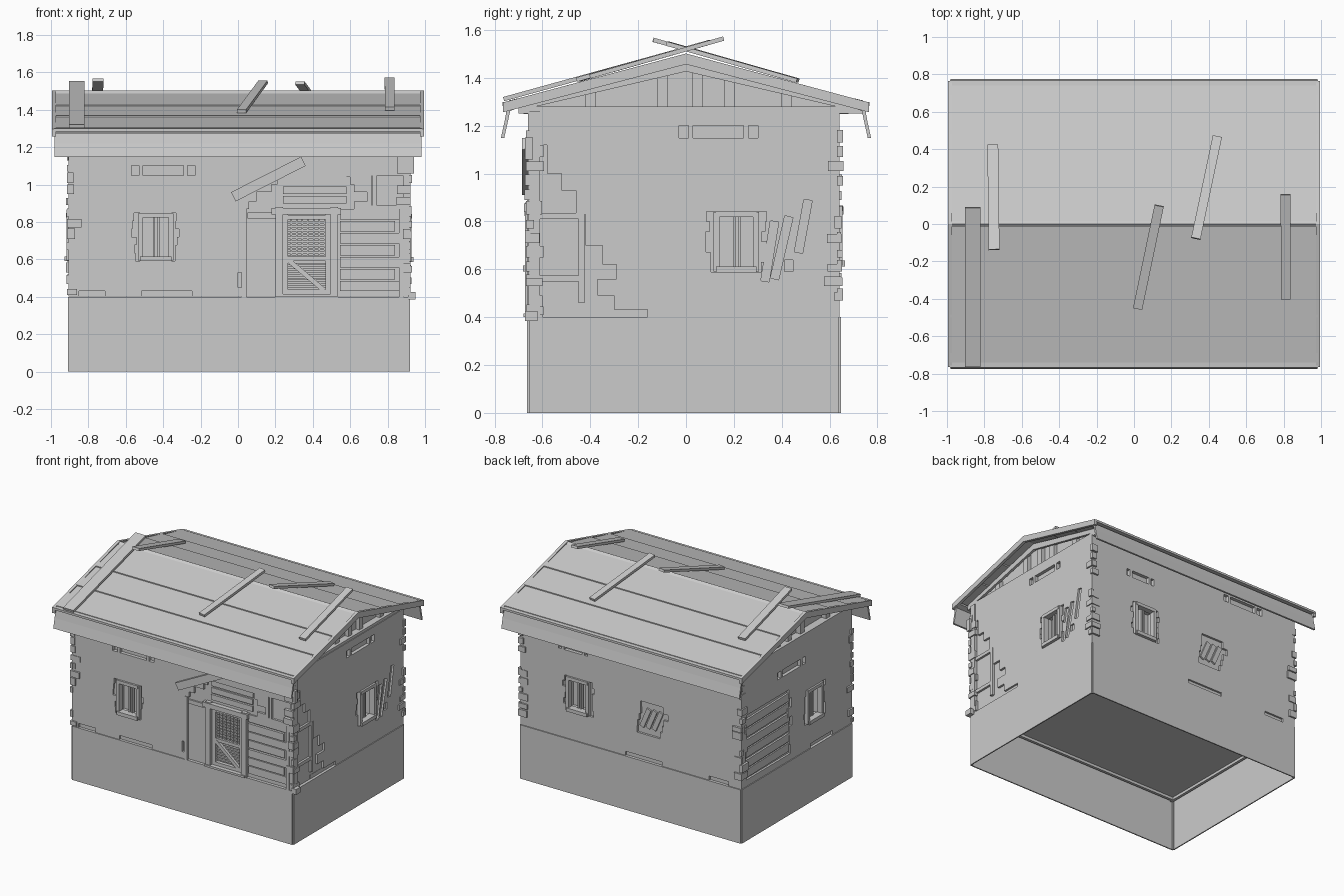
import bpy, bmesh, math, random
from mathutils import Vector

random.seed(4)
if "Cube" in bpy.data.objects:
    bpy.data.objects.remove(bpy.data.objects["Cube"])

GREY = (0.6, 0.6, 0.6, 1)
mat = bpy.data.materials.new("weathered grey")
mat.use_nodes = True
mat.diffuse_color = GREY
mat.node_tree.nodes["Principled BSDF"].inputs["Base Color"].default_value = GREY

X0, X1, Y0, Y1, FLOOR, TOP = -0.905, 0.915, -0.66, 0.642, 0.4, 1.26
# Each wall maps (along, height, outward depth) to world space
WALLS = {
    "front": lambda u, z, d: Vector((u, Y0 - d, z)),
    "back": lambda u, z, d: Vector((u, Y1 + d, z)),
    "right": lambda u, z, d: Vector((X1 + d, u, z)),
    "left": lambda u, z, d: Vector((X0 - d, u, z)),
    "cross": lambda u, z, d: Vector((d, u, z)),
}


def prism(side, pts, d0, d1):
    """Outline on a wall, extruded from depth d0 to d1."""
    f = WALLS[side]
    return [f(u, z, d0) for u, z in pts], [f(u, z, d1) for u, z in pts]


def rect(side, u0, u1, z0, z1, d0, d1):
    return prism(side, [(u0, z0), (u1, z0), (u1, z1), (u0, z1)], d0, d1)


def plank(side, a, b, w, d0, d1):
    """Slanted board between two points of a wall."""
    a, b = Vector(a), Vector(b)
    t = (b - a).normalized() * w / 2
    n = Vector((-t.y, t.x))
    return prism(side, [a - n, b - n, b + n, a + n], d0, d1)


def build(name, solids):
    bm = bmesh.new()
    for low, high in solids:
        a = [bm.verts.new(p) for p in low]
        b = [bm.verts.new(p) for p in high]
        bm.faces.new(a[::-1])
        bm.faces.new(b)
        for i in range(len(a)):
            j = (i + 1) % len(a)
            bm.faces.new((a[i], a[j], b[j], b[i]))
    bmesh.ops.recalc_face_normals(bm, faces=bm.faces)
    mesh = bpy.data.meshes.new(name)
    bm.to_mesh(mesh)
    bm.free()
    mesh.materials.append(mat)
    obj = bpy.data.objects.new(name, mesh)
    bpy.context.collection.objects.link(obj)
    return obj


cutters = []


def steps(side, rows, top, depth=0.016):
    """Stepped hole in the plaster; rows are (bottom, start, end)."""
    right, left = [], []
    for i, (z, a, b) in enumerate(rows):
        z2 = rows[i + 1][0] if i + 1 < len(rows) else top
        right += [(b, z), (b, z2)]
        left += [(a, z), (a, z2)]
    cutters.append(prism(side, right + left[::-1], -depth, 0.03))


def ragged(side, u0, u1, z0, z1, n, jit):
    h = (z1 - z0) / n
    steps(side, [(z0 + i * h, u0 - random.uniform(0.003, jit),
                  u1 + random.uniform(0.003, jit)) for i in range(n)], z1)


# Foundation: hollow, open below
base = build("foundation", [([Vector((x, y, 0)) for x, y in c], [Vector((x, y, FLOOR)) for x, y in c])
             for c in [[(-0.91, -0.665), (0.92, -0.665), (0.92, 0.648), (-0.91, 0.648)]]])
bm = bmesh.new()
bm.from_mesh(base.data)
bmesh.ops.delete(bm, geom=[f for f in bm.faces if f.normal.z < -0.9], context="FACES")
bmesh.ops.bevel(bm, geom=[e for e in bm.edges if abs(e.verts[0].co.z - e.verts[1].co.z) > 0.1],
                offset=0.008, segments=2, affect="EDGES")
bm.to_mesh(base.data)
bm.free()
solid = base.modifiers.new("thickness", "SOLIDIFY")
solid.thickness = 0.012
build("inner_ledge", [rect("cross", s - 0.01, s + 0.01, 0.37, 0.39, -0.89, 0.9) for s in (-0.63, 0.61)] +
      [rect("cross", -0.65, 0.63, 0.37, 0.39, s - 0.01, s + 0.01) for s in (-0.88, 0.89)])

# Windows: deep opening, stepped surround, frame and mullion
def window(side, u, z, w=0.17, h=0.23):
    l, r, b, t = u - w / 2, u + w / 2, z - h / 2, z + h / 2
    ragged(side, l - 0.012, r + 0.012, b - 0.012, t + 0.012, 6, 0.035)
    cutters.append(rect(side, l, r, b, t, -0.07, 0.03))
    bars = [rect(side, l - 0.01, l + 0.016, b - 0.01, t + 0.01, -0.03, 0.012),
            rect(side, r - 0.016, r + 0.01, b - 0.01, t + 0.01, -0.03, 0.012),
            rect(side, l, r, t - 0.012, t + 0.012, -0.03, 0.014),
            rect(side, l, r, b - 0.014, b + 0.012, -0.03, 0.022)]
    bars += [rect(side, u + k * w - 0.006, u + k * w + 0.006, b, t, -0.045, -0.02) for k in (-0.05, 0.08)]
    build(side + "_window_frame", bars)


for side, u, z in [("front", -0.44, 0.72), ("right", 0.21, 0.715), ("back", 0.44, 0.74), ("left", -0.22, 0.72)]:
    window(side, u, z)

# Vents under the eaves
for side, u, z, w in [("front", -0.4, 1.075, 0.34), ("right", 0.135, 1.175, 0.33), ("back", 0.48, 1.08, 0.24),
                      ("back", -0.44, 1.2, 0.34), ("left", 0.05, 1.08, 0.33)]:
    cutters.append(rect(side, u - w / 2, u + w / 2, z - 0.026, z + 0.026, -0.025, 0.03))
    build(side + "_vent_bars", [rect(side, u + k * w - 0.01, u + k * w + 0.01, z - 0.026, z + 0.026, -0.03, 0)
                                for k in (-0.35, 0.35)])

# Places where the plaster has fallen away
steps("front", [(0.38, 0.02, 0.87), (0.45, 0, 0.86), (0.53, 0.03, 0.86), (0.87, 0.06, 0.62), (0.91, 0.1, 0.69),
                (0.96, 0.18, 0.62), (1.0, 0.21, 0.6)], 1.04)
cutters.append(rect("front", 0.715, 0.9, 0.89, 1.045, -0.016, 0.03))
steps("right", [(0.38, -0.6, -0.44), (0.43, -0.6, -0.3), (0.49, -0.61, -0.37), (0.56, -0.61, -0.29),
                (0.62, -0.61, -0.35), (0.7, -0.61, -0.42), (0.83, -0.61, -0.46), (0.93, -0.61, -0.52),
                (1.0, -0.61, -0.58)], 1.12)
ragged("back", -0.23, -0.09, 0.6, 0.84, 5, 0.07)
ragged("left", 0.1, 0.56, 0.45, 0.93, 7, 0.06)
for side, u, w in [("front", -0.78, 0.14), ("front", -0.38, 0.27), ("right", -0.3, 0.28),
                   ("back", -0.1, 0.3), ("back", -0.72, 0.16), ("left", -0.3, 0.26)]:
    cutters.append(rect(side, u - w / 2, u + w / 2, 0.38, 0.432, -0.014, 0.03))
cutters.append(rect("front", 0.24, 0.5, 0.41, 0.84, -0.05, 0.03))
for a, b in [((0.33, 0.55), (0.37, 0.8)), ((0.37, 0.56), (0.43, 0.82)), ((0.43, 0.59), (0.43, 0.64)),
             ((0.47, 0.67), (0.51, 0.89))]:
    cutters.append(plank("right", a, b, 0.035, -0.014, 0.03))

# Walls, with all openings cut
walls = build("walls", [rect("cross", Y0, Y1, FLOOR + 0.001, TOP, X0, X1)])
for c in cutters:
    tool = build("cutter", [c])
    tool.hide_render = True
    mod = walls.modifiers.new("cut", "BOOLEAN")
    mod.operation, mod.solver, mod.object = "DIFFERENCE", "EXACT", tool
    bpy.context.view_layer.objects.active = walls
    bpy.ops.object.modifier_apply(modifier=mod.name)
    bpy.data.objects.remove(tool)

# Door with posts, barred upper light, slats and brace
build("door_frame", [rect("front", 0.2, 0.24, FLOOR, 0.88, -0.03, 0.012), rect("front", 0.495, 0.535, FLOOR, 0.88, -0.03, 0.012),
                     rect("front", 0.18, 0.55, 0.84, 0.875, -0.03, 0.018), rect("front", 0.2, 0.53, FLOOR, 0.415, -0.04, 0.02)])
door = [rect("front", u - 0.014, u + 0.014, 0.415, 0.84, -0.04, -0.012) for u in (0.254, 0.481)]
door += [rect("front", 0.25, 0.485, z - 0.012, z + 0.012, -0.04, -0.012) for z in (0.427, 0.605, 0.825)]
door += [rect("front", 0.265, 0.47, 0.45 + i * 0.02, 0.462 + i * 0.02, -0.045, -0.03) for i in range(18) if i != 7]
door += [rect("front", 0.28 + i * 0.03, 0.288 + i * 0.03, 0.61, 0.82, -0.032, -0.024) for i in range(7)]
door.append(plank("front", (0.265, 0.6), (0.46, 0.435), 0.026, -0.03, -0.01))
build("door", door)

# Boards in the bare patches
front = [rect("front", 0.545, 0.86 - 0.02 * (i % 2), 0.43 + i * 0.064, 0.486 + i * 0.064, -0.03, 0.004 * (i % 3) - 0.006) for i in range(7)]
front += [rect("front", 0.24, 0.58, 0.9 + i * 0.05, 0.94 + i * 0.05, -0.03, -0.004 * i) for i in range(3)]
front += [rect("front", 0.02, 0.045, FLOOR, 0.87, -0.03, 0.004), rect("front", 0.05, 0.2, 0.82, 0.85, -0.03, -0.004),
          rect("front", 0.72, 0.74, 0.89, 1.045, -0.03, 0), rect("front", 0.86, 0.885, FLOOR, 0.9, -0.03, 0.004)]
build("front_boards", front)
build("loose_front_plank", [plank("front", (-0.025, 0.935), (0.35, 1.125), 0.055, 0.0, 0.025)])
build("right_boards", [rect("right", -0.61, -0.44, z, z + 0.025, -0.03, 0.0) for z in (0.55, 0.81)] +
      [rect("right", -0.45, -0.425, 0.46, 0.83, -0.03, 0.002), rect("right", -0.655, -0.61, FLOOR, TOP, -0.03, 0.006)])
build("left_boards", [plank("left", (0.07, 0.5 + i * 0.075), (0.58, 0.49 + i * 0.075), 0.06, -0.03, 0.004 * (i % 2) - 0.006)
                      for i in range(6)])
build("back_laths", [plank("back", (-0.24 + i * 0.05, 0.79), (-0.18 + i * 0.05, 0.65), 0.035, -0.03, -0.004) for i in range(3)])

# Ragged bricks along the corners
bricks = []
for side, ends in [("front", (X0, X1)), ("back", (X0, X1)), ("right", (Y0, Y1)), ("left", (Y0, Y1))]:
    for k, e in enumerate(ends):
        s = 1 - 2 * k
        for i in range(13):
            if random.random() < 0.6:
                z = 0.41 + i * 0.06
                w = random.uniform(0.02, 0.07)
                a, b = sorted((e - s * 0.008, e + s * w))
                bricks.append(rect(side, a, b, z, z + random.uniform(0.03, 0.055), -0.01, random.uniform(0.004, 0.016)))
bricks.append(rect("front", 0.85, 0.94, 1.06, 1.15, -0.02, 0.012))
bricks.append(rect("front", 0.91, 0.95, 0.385, 0.425, -0.04, 0.012))
build("corner_bricks", bricks)

# Roof: overlapping boards on both slopes, gables and eaves
SLOPE, RIDGE = 0.262, 1.482


def slope(y, lift=0.0):
    return y, RIDGE - abs(y) * SLOPE + lift


roof, barge, eaves = [], [], []
for s in (-1, 1):
    for i, (a, b) in enumerate([(0, 0.28), (0.265, 0.5), (0.485, 0.74), (0.72, 0.767)]):
        roof.append(prism("cross", [slope(s * a, -0.008), slope(s * b, 0.002), slope(s * b, 0.018), slope(s * a, 0.01)],
                          -0.985, 0.985))
    for d in (-0.995, 0.973):
        barge.append(prism("cross", [slope(0, -0.025), slope(s * 0.765, -0.025), slope(s * 0.765, 0.016), slope(0, 0.02)], d, d + 0.022))
    for d in (-0.9, 0.885):
        barge.append(prism("cross", [slope(0, -0.055), slope(s * 0.7, -0.035), slope(s * 0.7, -0.005), slope(0, -0.01)], d, d + 0.02))
    eaves.append(prism("cross", [(s * y, z) for y, z in [(0.7, 1.288), (0.748, 1.275), (0.758, 1.22), (0.774, 1.148),
                                                        (0.76, 1.148), (0.744, 1.22), (0.735, 1.262), (0.7, 1.275)]], -0.98, 0.98))
build("roof_boards", roof)
build("barge_boards", barge)
build("eave_boards", eaves)
build("ridge_board", [prism("cross", [(-0.02, 1.485), (0.02, 1.485), (0, 1.502)], -0.99, 0.99)])
build("gable_walls", [prism("cross", [(-0.68, TOP - 0.01), (0.68, TOP - 0.01), slope(0.68, -0.004), slope(0, -0.008), slope(-0.68, -0.004)], -0.85, 0.86)])
studs = []
for d in (-0.89, 0.85):
    studs += [rect("cross", y - 0.022, y + 0.022, TOP, slope(y, -0.02)[1], d, d + 0.04) for y in (-0.4, -0.1, 0.05, 0.18, 0.42)]
    studs.append(rect("cross", -0.7, 0.74, TOP - 0.008, TOP + 0.02, d - 0.02, d + 0.06))
build("gable_studs", studs)

# Loose planks lying over the ridge
loose = []
for (xa, ya), (xb, yb), w in [((-0.862, -0.76), (-0.862, 0.09), 0.085), ((-0.755, 0.42), (-0.748, -0.14), 0.058),
                              ((0.02, -0.45), (0.135, 0.1), 0.05), ((0.445, 0.465), (0.33, -0.08), 0.05),
                              ((0.812, -0.4), (0.81, 0.16), 0.052)]:
    rise = SLOPE * abs(yb - ya) + 0.012
    a = Vector((xa, *slope(ya, 0.02)))
    b = Vector((xb, yb, a.z + rise))
    run = (b - a).normalized()
    across = run.cross(Vector((0, 0, 1))).normalized()
    up = across.cross(run) * 0.018
    ring = [a - across * w / 2, b - across * w / 2, b + across * w / 2, a + across * w / 2]
    loose.append((ring, [p + up for p in ring]))
build("loose_roof_planks", loose)
